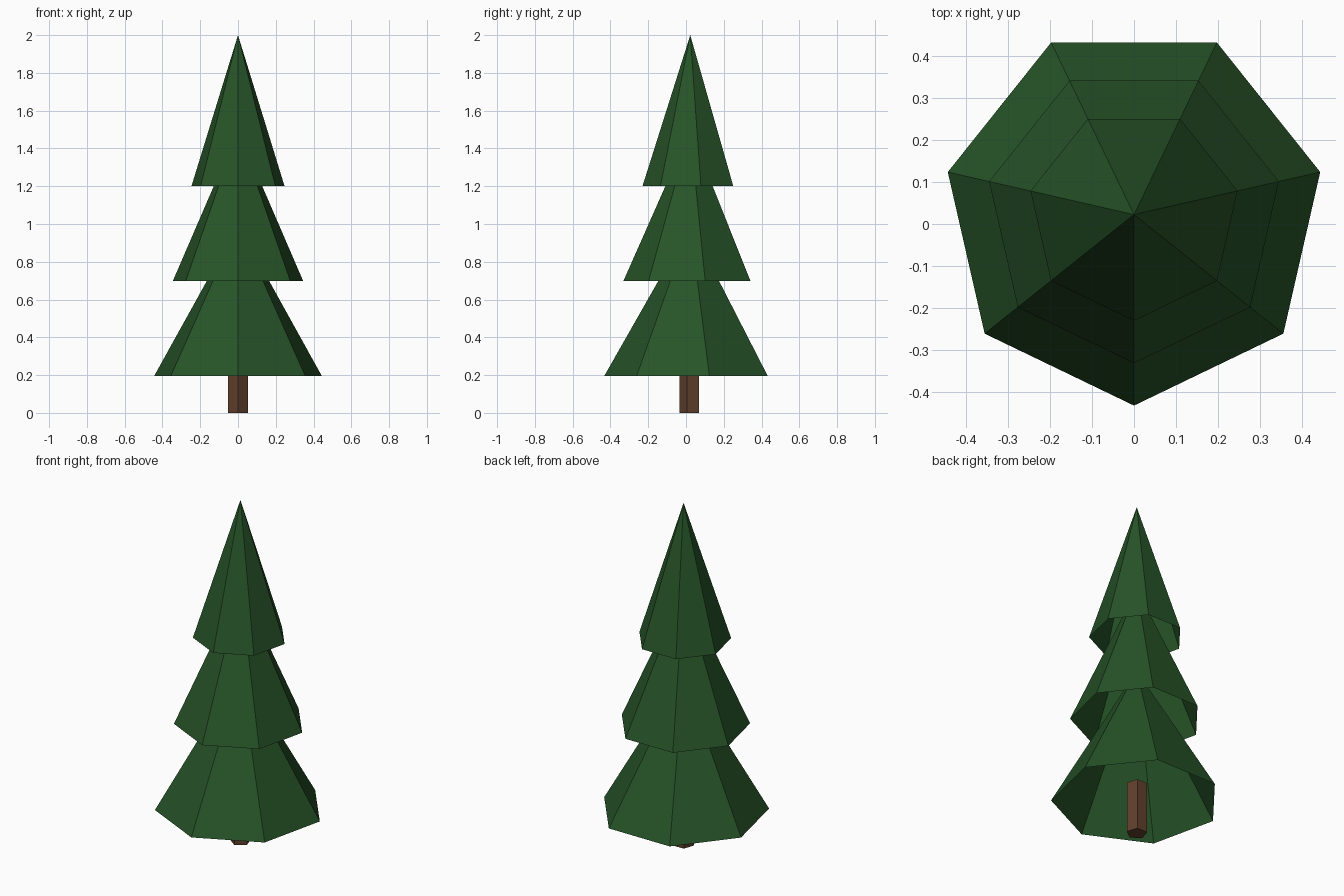
import bpy
import bmesh
from math import pi
from mathutils import Matrix

cube = bpy.data.objects.get("Cube")
if cube:
    bpy.data.objects.remove(cube, do_unlink=True)

AXIS_Y = 0.0225  # tree axis, so the odd-sided foliage is centred in depth


def make_material(name, rgb):
    mat = bpy.data.materials.new(name)
    mat.use_nodes = True
    mat.diffuse_color = (*rgb, 1)
    bsdf = next(n for n in mat.node_tree.nodes if n.type == "BSDF_PRINCIPLED")
    bsdf.inputs["Base Color"].default_value = (*rgb, 1)
    bsdf.inputs["Roughness"].default_value = 0.9
    return mat


def make_cone(name, sides, bottom, top, z, height, capped, mat):
    """Flat-shaded cone or prism with one corner pointing to the front."""
    bm = bmesh.new()
    bmesh.ops.create_cone(bm, cap_ends=capped, segments=sides,
                          radius1=bottom, radius2=top, depth=height)
    bmesh.ops.remove_doubles(bm, verts=bm.verts, dist=1e-5)
    # Turn the corner nearest the axis x = 0 to the front
    first = max(bm.verts, key=lambda v: (v.co.xy.length > 1e-4, v.co.y))
    angle = -pi / 2 - Matrix.Identity(2).col[0].angle_signed(first.co.xy) * -1
    bmesh.ops.rotate(bm, verts=bm.verts, matrix=Matrix.Rotation(angle, 3, "Z"))
    bmesh.ops.translate(bm, verts=bm.verts, vec=(0, AXIS_Y, z + height / 2))
    mesh = bpy.data.meshes.new(name)
    bm.to_mesh(mesh)
    bm.free()
    mesh.materials.append(mat)
    obj = bpy.data.objects.new(name, mesh)
    bpy.context.collection.objects.link(obj)
    # Guarantee the front corner whichever way the primitive starts
    if min(v.co.y for v in mesh.vertices) > AXIS_Y - bottom * 0.99:
        turn = (Matrix.Translation((0, AXIS_Y, 0)) @ Matrix.Rotation(pi, 4, "Z")
                @ Matrix.Translation((0, -AXIS_Y, 0)))
        mesh.transform(turn)
    return obj


needle_green = make_material("needle green", (0.02, 0.088, 0.021))
bark_brown = make_material("bark brown", (0.12, 0.052, 0.026))

# Trunk
make_cone("trunk", 5, 0.057, 0.057, 0, 0.3, True, bark_brown)

# Three open foliage tiers, each tucked inside the one above
for name, radius, z in (("lower_foliage", 0.455, 0.196),
                        ("middle_foliage", 0.354, 0.698),
                        ("upper_foliage", 0.253, 1.2)):
    make_cone(name, 7, radius, 0, z, 0.8, False, needle_green)
